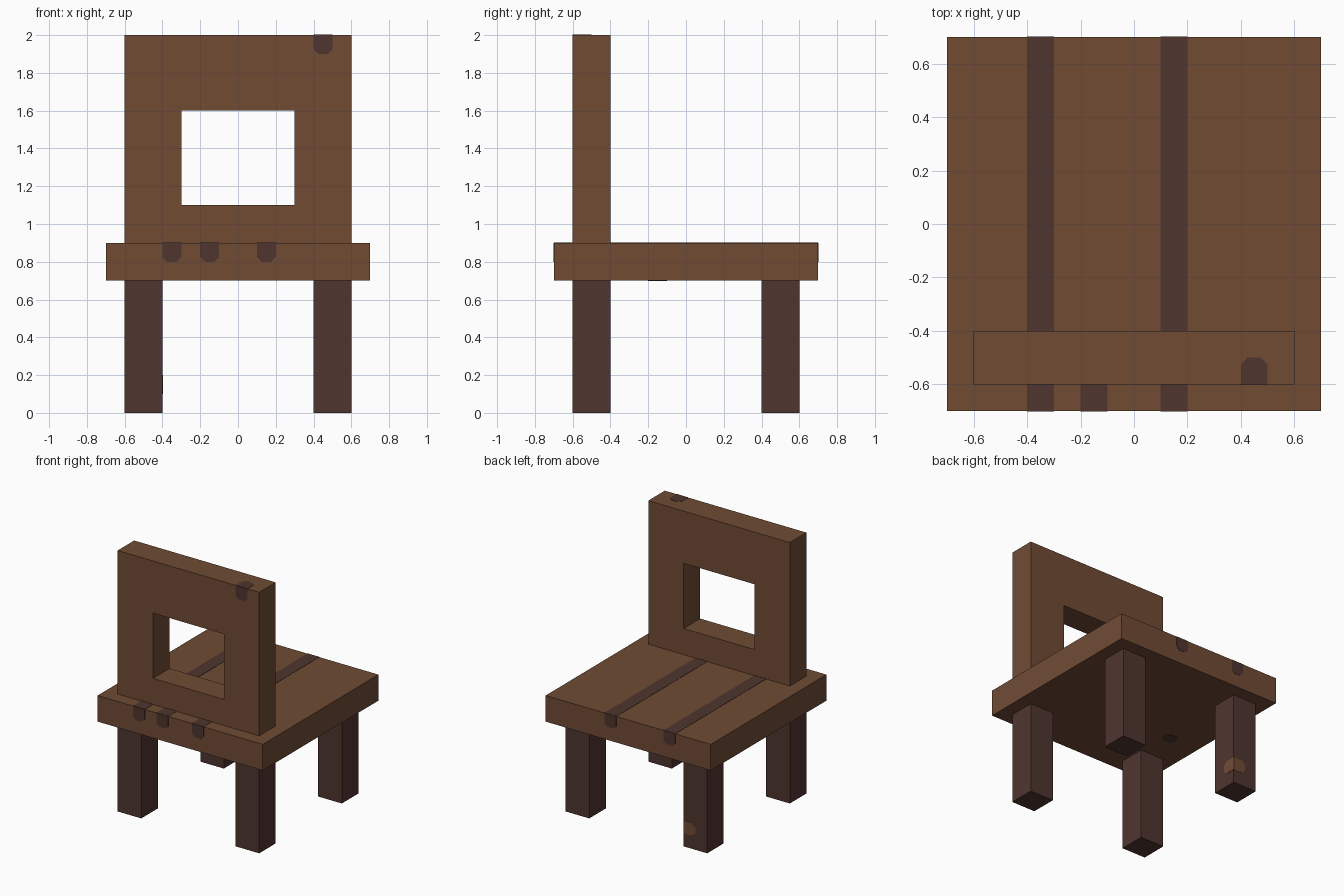
import bpy, bmesh
from mathutils import Vector

if "Cube" in bpy.data.objects:
    bpy.data.objects.remove(bpy.data.objects["Cube"])


def material(name, rgb):
    m = bpy.data.materials.new(name)
    m.diffuse_color = (*rgb, 1.0)
    m.use_nodes = True
    m.node_tree.nodes["Principled BSDF"].inputs["Base Color"].default_value = m.diffuse_color
    return m


WOOD = material("warm brown wood", (0.162, 0.0704, 0.0343))
DARK = material("dark brown wood", (0.0782, 0.0356, 0.0284))


def finish(name, bm, mat):
    bmesh.ops.recalc_face_normals(bm, faces=bm.faces)
    me = bpy.data.meshes.new(name)
    bm.to_mesh(me)
    bm.free()
    me.materials.append(mat)
    ob = bpy.data.objects.new(name, me)
    bpy.context.collection.objects.link(ob)
    return ob


def box(name, lo, hi, mat):
    bm = bmesh.new()
    bmesh.ops.create_cube(bm, size=1)
    lo, hi = Vector(lo), Vector(hi)
    for v in bm.verts:
        v.co = (lo + hi) / 2 + v.co * (hi - lo)
    return finish(name, bm, mat)


def extrude(bm, faces, offset):
    new = bmesh.ops.extrude_face_region(bm, geom=faces)["geom"]
    bmesh.ops.translate(bm, vec=offset, verts=[g for g in new if isinstance(g, bmesh.types.BMVert)])


def plate(name, axis, level, side, u, v, mat, cut=(), thick=0.002, c=0.025):
    """Thin painted plate on a face; cut lists the (u, v) corners clipped off."""
    ua, va = [a for a in range(3) if a != axis]
    pts = []
    for i, j in ((0, 0), (1, 0), (1, 1), (0, 1)):
        du, dv = (c if i == 0 else -c), (c if j == 0 else -c)
        if (i, j) in cut:
            pair = [(u[i], v[j] + dv), (u[i] + du, v[j])]
            pts += pair if i == j else pair[::-1]
        else:
            pts.append((u[i], v[j]))
    bm = bmesh.new()
    verts = []
    for a, b in pts:
        co = [0, 0, 0]
        co[axis], co[ua], co[va] = level, a, b
        verts.append(bm.verts.new(co))
    off = Vector((0, 0, 0))
    off[axis] = side * thick
    extrude(bm, [bm.faces.new(verts)], off)
    return finish(name, bm, mat)


BOTTOM, TOP = ((0, 0), (1, 0)), ((0, 1), (1, 1))
LEFT = ((0, 0), (0, 1))

# Seat and four legs
box("seat", (-0.7, -0.7, 0.7), (0.7, 0.7, 0.9), WOOD)
for sx, xn in ((-1, "left"), (1, "right")):
    for sy, yn in ((-1, "front"), (1, "back")):
        x, y = sx * 0.5, sy * 0.5
        box(f"{yn}_{xn}_leg", (x - 0.1, y - 0.1, 0), (x + 0.1, y + 0.1, 0.7), DARK)

# Backrest: a frame of eight cells around the open window
bm = bmesh.new()
xs, zs = (-0.6, -0.3, 0.3, 0.6), (0.9, 1.1, 1.6, 2.0)
g = [[bm.verts.new((x, -0.6, z)) for z in zs] for x in xs]
cells = [bm.faces.new((g[i][k], g[i + 1][k], g[i + 1][k + 1], g[i][k + 1]))
         for i in range(3) for k in range(3) if (i, k) != (1, 1)]
extrude(bm, cells, Vector((0, 0.2, 0)))
bmesh.ops.dissolve_limit(bm, angle_limit=0.01, verts=bm.verts, edges=bm.edges)
finish("backrest", bm, WOOD)

# Seat stripes running front to back, with ends turned over the edges
for n, x in enumerate((-0.4, 0.1), 1):
    u = (x, x + 0.1)
    for part, v in (("front", (-0.7, -0.6)), ("main", (-0.4, 0.7))):
        plate(f"seat_stripe_{part}_{n}", 2, 0.9, 1, u, v, DARK)
    for part, s in (("front", -1), ("back", 1)):
        plate(f"seat_stripe_{part}_end_{n}", 1, s * 0.7, s, u, (0.8, 0.9), DARK, BOTTOM)

# Short stripe at the front of the seat
plate("short_stripe_top", 2, 0.9, 1, (-0.2, -0.1), (-0.7, -0.6), DARK)
plate("short_stripe_end", 1, -0.7, -1, (-0.2, -0.1), (0.8, 0.9), DARK, BOTTOM)

# Knot wrapping the backrest's top edge
plate("backrest_knot_front", 1, -0.6, -1, (0.4, 0.5), (1.9, 2.0), DARK, BOTTOM)
plate("backrest_knot_top", 2, 2.0, 1, (0.4, 0.5), (-0.6, -0.5), DARK, TOP)

# Knot under the seat
plate("underside_knot", 2, 0.7, -1, (-0.5, -0.4), (-0.2, -0.1), DARK, BOTTOM + TOP)

# Light knot wrapping the inner edge of the back left leg
plate("leg_knot_back", 1, 0.6, 1, (-0.5, -0.4), (0.1, 0.2), WOOD, LEFT)
plate("leg_knot_side", 0, -0.4, 1, (0.5, 0.6), (0.1, 0.2), WOOD, LEFT)
